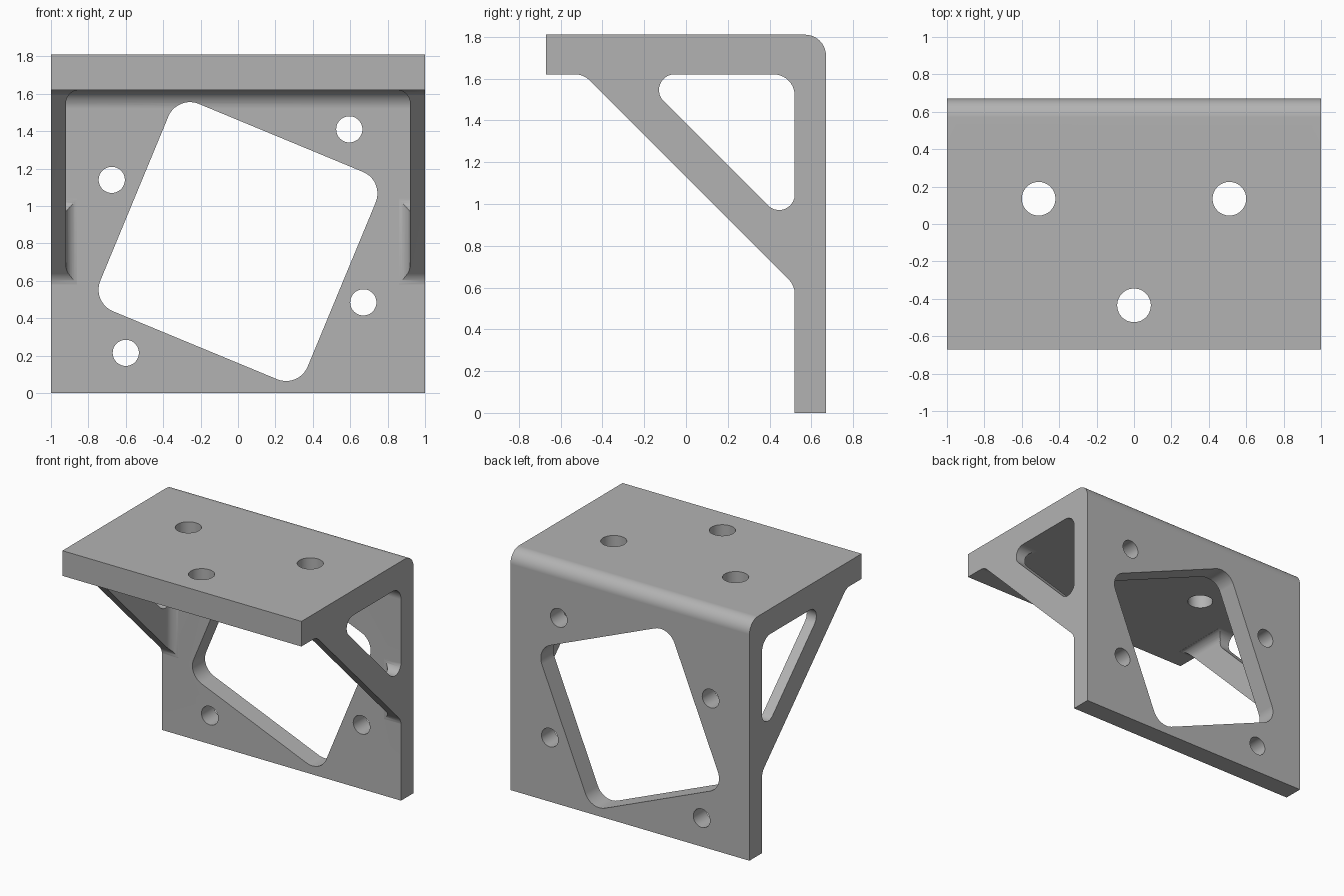
import bpy
import bmesh
from math import sin, cos, tan, tau, radians
from mathutils import Vector, Matrix

old = bpy.data.objects.get("Cube")
if old:
    bpy.data.objects.remove(old, do_unlink=True)

W, D, H = 1.0, 0.67, 1.81        # half width, half depth, height
FACE, UNDER = 0.52, 1.62         # front of the back plate, underside of the shelf
EPS = 0.0005                     # hidden overlap between joined parts


def rounded(corners, steps=10):
    """Outline from (u, v, radius) corners."""
    out = []
    n = len(corners)
    for i, (u, v, r) in enumerate(corners):
        p = Vector((u, v))
        if r == 0:
            out.append(p)
            continue
        a = (Vector(corners[i - 1][:2]) - p).normalized()
        b = (Vector(corners[(i + 1) % n][:2]) - p).normalized()
        half = a.angle(b) / 2
        c = p + (a + b).normalized() * (r / sin(half))
        s = p + a * (r / tan(half)) - c
        e = p + b * (r / tan(half)) - c
        ang = s.angle(e)
        for k in range(steps + 1):
            t = k / steps
            out.append(c + (s * sin((1 - t) * ang) + e * sin(t * ang)) / sin(ang))
    return out


def circle(u, v, r, n=48):
    return [Vector((u + r * cos(tau * k / n), v + r * sin(tau * k / n))) for k in range(n)]


def prism(name, outline, axis, lo, hi, bevel=0.0):
    """Extrude an outline along an axis, optionally rounding the cap edges."""
    place = {"x": lambda u, v, w: (w, u, v),
             "y": lambda u, v, w: (u, w, v),
             "z": lambda u, v, w: (u, v, w)}[axis]
    bm = bmesh.new()
    rings = [[bm.verts.new(place(p.x, p.y, w)) for p in outline] for w in (lo, hi)]
    caps = [bm.faces.new(ring) for ring in rings]
    n = len(outline)
    for i in range(n):
        j = (i + 1) % n
        bm.faces.new((rings[0][i], rings[0][j], rings[1][j], rings[1][i]))
    bmesh.ops.recalc_face_normals(bm, faces=bm.faces)
    if bevel:
        edges = list({e for f in caps for e in f.edges})
        bmesh.ops.bevel(bm, geom=edges, offset=bevel, segments=8, profile=0.5,
                        affect="EDGES")
    mesh = bpy.data.meshes.new(name)
    bm.to_mesh(mesh)
    bm.free()
    obj = bpy.data.objects.new(name, mesh)
    bpy.context.collection.objects.link(obj)
    return obj


def combine(obj, other, operation):
    """Apply a boolean and discard the helper."""
    mod = obj.modifiers.new(operation.lower(), "BOOLEAN")
    mod.operation, mod.solver, mod.object = operation, "EXACT", other
    bpy.context.view_layer.objects.active = obj
    bpy.ops.object.modifier_apply(modifier=mod.name)
    bpy.data.objects.remove(other, do_unlink=True)


# Back plate and shelf as one L-shaped body
bracket = prism("bracket", rounded([
    (D, 0, 0), (D, H, 0.1), (-D, H, 0), (-D, UNDER, 0),
    (FACE, UNDER, 0.1), (FACE, 0, 0)]), "x", -W, W)

# Triangular side gussets with filleted roots and a window
y0, z0 = FACE + EPS, UNDER + EPS
gusset_outline = rounded([
    (-0.6, z0, 0), (1.13 - z0, z0, 0.1), (y0, 1.13 - y0, 0.1),
    (y0, 0.5, 0), (0.56, 0.5, 0), (0.56, 1.66, 0), (-0.6, 1.66, 0)])
window_outline = rounded([
    (y0, z0, 0.1), (1.385 - z0, z0, 0.075), (y0, 1.385 - y0, 0.075)])
pocket_outline = rounded([
    (-2, -1, 0), (FACE, -1, 0), (FACE, UNDER, 0), (-2, UNDER, 0)])
for side in (-1, 1):
    gusset = prism("gusset", gusset_outline, "x", *sorted((side * 0.86, side * W)))
    combine(gusset, prism("pocket", pocket_outline, "x", -0.92, 0.92, 0.07), "DIFFERENCE")
    combine(gusset, prism("window", window_outline, "x",
                          *sorted((side * 0.8, side * 1.1))), "DIFFERENCE")
    combine(bracket, gusset, "UNION")

# Tilted square opening in the back plate
turn = Matrix.Rotation(radians(-22.5), 2)
square = rounded([(-0.6, -0.6, 0.125), (0.6, -0.6, 0.125),
                  (0.6, 0.6, 0.125), (-0.6, 0.6, 0.125)])
opening = [turn @ p + Vector((0, 0.81)) for p in square]
combine(bracket, prism("opening", opening, "y", 0.3, 0.8), "DIFFERENCE")

# Screw holes in the back plate and the shelf
for x, z in ((-0.675, 1.14), (0.595, 1.41), (0.67, 0.485), (-0.6, 0.215)):
    combine(bracket, prism("hole", circle(x, z, 0.07), "y", 0.4, 0.8), "DIFFERENCE")
for x, y in ((-0.51, 0.135), (0.51, 0.135), (0, -0.435)):
    combine(bracket, prism("hole", circle(x, y, 0.09), "z", 1.55, 1.9), "DIFFERENCE")

# Grey finish
grey = bpy.data.materials.new("plain grey")
grey.use_nodes = True
colour = (0.45, 0.45, 0.45, 1)
grey.diffuse_color = colour
for node in grey.node_tree.nodes:
    if node.type == "BSDF_PRINCIPLED":
        node.inputs["Base Color"].default_value = colour
bracket.data.materials.clear()
bracket.data.materials.append(grey)

# Smooth fillets with flat faces kept flat
bpy.ops.object.select_all(action="DESELECT")
bracket.select_set(True)
bpy.context.view_layer.objects.active = bracket
bpy.ops.object.shade_smooth_by_angle(angle=radians(30))
weighted = bracket.modifiers.new("flat faces", "WEIGHTED_NORMAL")
weighted.keep_sharp = True
